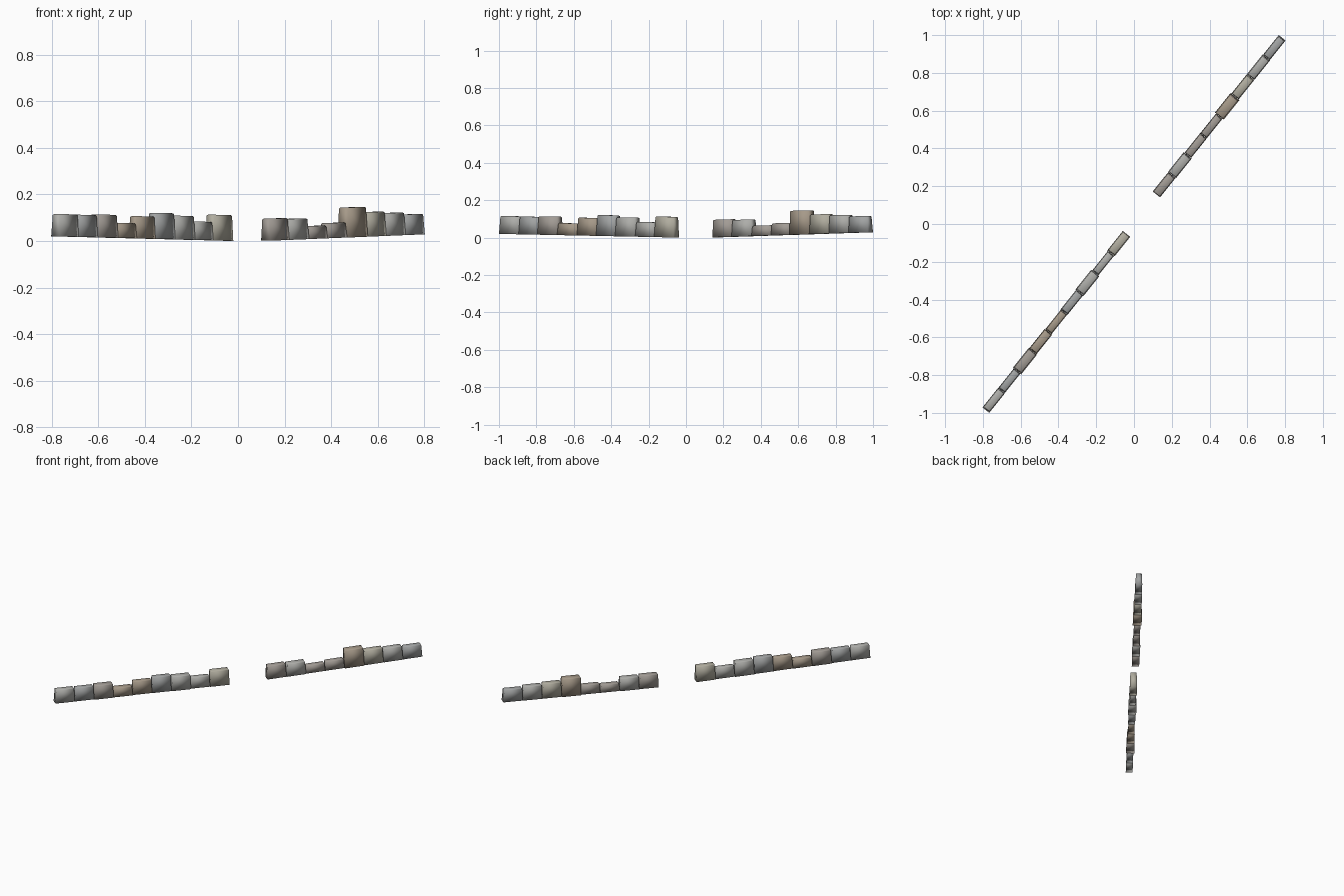
import bpy, bmesh, math
from mathutils import Matrix, Vector

if "Cube" in bpy.data.objects:
    bpy.data.objects.remove(bpy.data.objects["Cube"])

COLORS = {
    "grey": (0.42, 0.42, 0.40, 1), "cool": (0.36, 0.37, 0.37, 1),
    "sand": (0.44, 0.42, 0.35, 1), "brown": (0.38, 0.32, 0.25, 1),
    "umber": (0.36, 0.33, 0.30, 1),
}
MATS = {}
for key, col in COLORS.items():
    MATS[key] = bpy.data.materials.new(key + "_stone")
    MATS[key].diffuse_color = col


def stone(name, x, y, base, top, width, pitch, color, length=0.132):
    """Tapered block lying along the wall direction, softly worn on top."""
    bm = bmesh.new()
    bmesh.ops.create_cube(bm, size=1)
    h = top - base
    for v in bm.verts:
        taper_l, taper_w = (0.92, 0.84) if v.co.z > 0 else (1, 1)
        v.co = Vector((v.co.x * length * taper_l, v.co.y * width * taper_w,
                       (v.co.z + 0.5) * h))
    edges = [e for e in bm.edges if all(v.co.z > h * 0.5 for v in e.verts)]
    bmesh.ops.bevel(bm, geom=edges, offset=0.004, segments=1, affect='EDGES')
    for f in bm.faces:
        f.smooth = True
    mesh = bpy.data.meshes.new(name)
    bm.to_mesh(mesh)
    bm.free()
    mesh.materials.append(MATS[color])
    ob = bpy.data.objects.new(name, mesh)
    ob.matrix_world = (Matrix.Translation((x, y, base))
                       @ Matrix.Rotation(math.radians(51.3), 4, 'Z')
                       @ Matrix.Rotation(-pitch, 4, 'Y'))
    bpy.context.collection.objects.link(ob)


def wall(name, start, end, z0, z1, stones):
    """Row of stones following the slope of the ground."""
    a, b = Vector((*start, z0)), Vector((*end, z1))
    pitch = math.atan2(z1 - z0, (b - a).xy.length)
    for i, (top, width, color) in enumerate(stones):
        p = a.lerp(b, i / (len(stones) - 1))
        stone(f"{name}_stone_{i + 1}", p.x, p.y, p.z, top, width, pitch, color)


# Lower run of wall, before the gap
wall("near_wall", (-0.743, -0.934), (-0.081, -0.104), 0.019, 0.002, [
    (0.115, 0.046, "grey"), (0.112, 0.044, "cool"), (0.113, 0.056, "umber"),
    (0.077, 0.050, "brown"), (0.106, 0.042, "brown"), (0.120, 0.047, "cool"),
    (0.108, 0.055, "grey"), (0.083, 0.042, "grey"), (0.112, 0.050, "sand")])

# Upper run of wall, after the gap
wall("far_wall", (0.160, 0.208), (0.743, 0.934), 0.003, 0.027, [
    (0.097, 0.050, "umber"), (0.096, 0.054, "grey"), (0.065, 0.045, "umber"),
    (0.078, 0.044, "umber"), (0.145, 0.060, "brown"), (0.125, 0.050, "sand"),
    (0.121, 0.050, "grey"), (0.115, 0.046, "cool")])

for m in bpy.data.materials:
    if m.users and not m.is_grease_pencil:
        m.use_nodes = True
        m.node_tree.nodes["Principled BSDF"].inputs["Base Color"].default_value = m.diffuse_color
